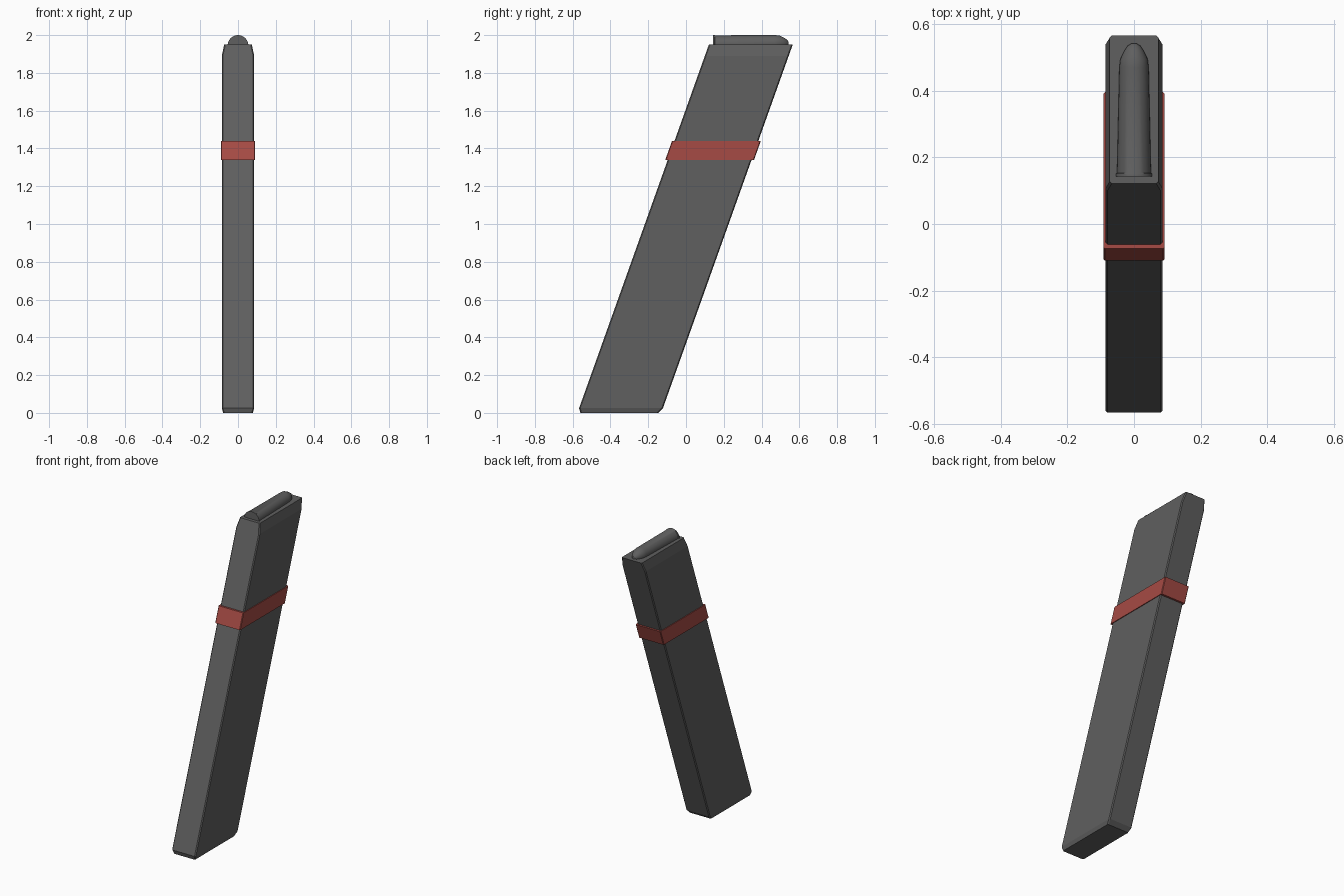
import bpy, bmesh, math

cube = bpy.data.objects.get("Cube")
if cube:
    bpy.data.objects.remove(cube, do_unlink=True)

SLOPE = 0.357          # backward lean per unit of height
CENTRE = -0.353        # middle of the body at z = 0


def material(name, color):
    m = bpy.data.materials.new(name)
    m.use_nodes = True
    m.diffuse_color = color
    m.node_tree.nodes["Principled BSDF"].inputs["Base Color"].default_value = color
    return m


def finish(name, bm, mat):
    bmesh.ops.recalc_face_normals(bm, faces=bm.faces)
    me = bpy.data.meshes.new(name)
    bm.to_mesh(me)
    bm.free()
    me.materials.append(mat)
    ob = bpy.data.objects.new(name, me)
    bpy.context.collection.objects.link(ob)
    return ob


def leaning_loft(name, levels, mat, chamfer):
    """Stack chamfered rectangles (z, half width, half depth) along the lean."""
    bm = bmesh.new()
    rings = []
    for z, w, d in levels:
        c, yc = chamfer, CENTRE + SLOPE * z
        outline = [(w - c, d), (w, d - c), (w, c - d), (w - c, -d),
                   (c - w, -d), (-w, c - d), (-w, d - c), (c - w, d)]
        rings.append([bm.verts.new((x, yc + y, z)) for x, y in outline])
    for a, b in zip(rings, rings[1:]):
        for i in range(8):
            j = (i + 1) % 8
            bm.faces.new((a[i], a[j], b[j], b[i]))
    bm.faces.new(rings[0])
    bm.faces.new(rings[-1])
    return finish(name, bm, mat)


def lathe_y(name, profile, mat, segments=32):
    """Turn a (y, radius, axis height) profile about the long axis."""
    bm = bmesh.new()
    rings = []
    for y, r, zc in profile:
        angles = [2 * math.pi * i / segments for i in range(segments)]
        rings.append([bm.verts.new((r * math.cos(a), y, zc + r * math.sin(a)))
                      for a in angles])
    for a, b in zip(rings, rings[1:]):
        for i in range(segments):
            j = (i + 1) % segments
            bm.faces.new((a[i], a[j], b[j], b[i]))
    bm.faces.new(rings[0])
    bm.faces.new(rings[-1])
    return finish(name, bm, mat)


grey = material("dark grey metal", (0.115, 0.115, 0.115, 1))
red = material("red band", (0.38, 0.07, 0.058, 1))

# Leaning body: bevelled foot, shoulders tapering to the mouth
leaning_loft("magazine_body", [(0, 0.078, 0.206), (0.025, 0.086, 0.222),
                               (1.89, 0.086, 0.222), (1.95, 0.073, 0.222)],
             grey, 0.006)

# Raised band around the body
leaning_loft("band", [(1.34, 0.091, 0.235), (1.44, 0.091, 0.235)], red, 0.004)

# Top cartridge: rim, tapered case and rounded nose
cartridge = lathe_y("cartridge", [
    (0.143, 0.055, 1.945), (0.151, 0.055, 1.945), (0.153, 0.051, 1.948),
    (0.470, 0.044, 1.956), (0.495, 0.041, 1.957), (0.520, 0.029, 1.957),
    (0.535, 0.019, 1.957), (0.542, 0.008, 1.957)], grey)

bpy.ops.object.select_all(action="DESELECT")
cartridge.select_set(True)
bpy.context.view_layer.objects.active = cartridge
bpy.ops.object.shade_smooth_by_angle(angle=math.radians(30))
